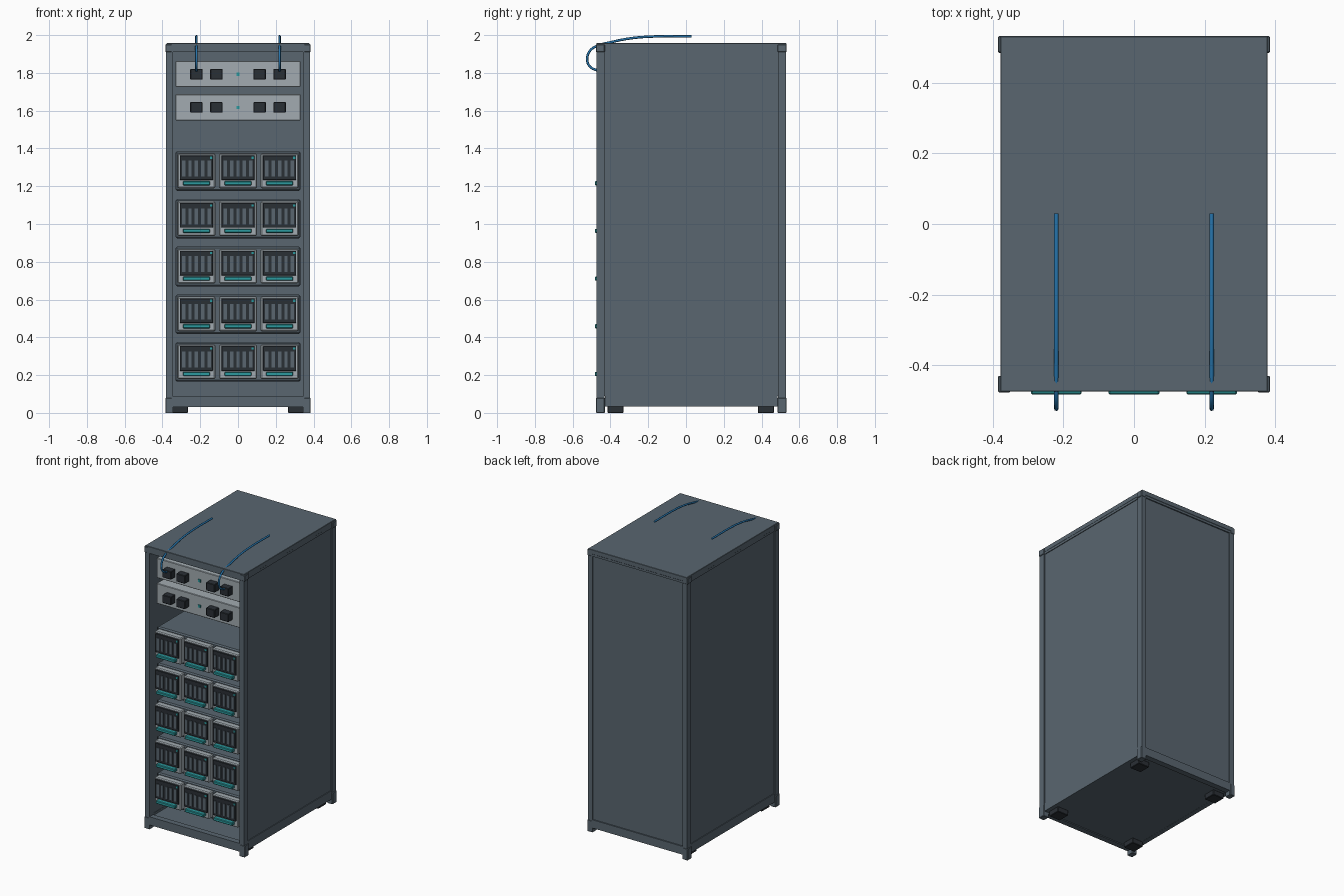
import bpy, bmesh
from mathutils import Matrix

if "Cube" in bpy.data.objects:
    bpy.data.objects.remove(bpy.data.objects["Cube"])


def material(name, rgb):
    m = bpy.data.materials.new(name)
    m.diffuse_color = (*rgb, 1)
    m.use_nodes = True
    m.node_tree.nodes["Principled BSDF"].inputs["Base Color"].default_value = m.diffuse_color
    return m


SLATE = material("slate grey", (0.100, 0.133, 0.162))
LIGHT = material("light grey", (0.36, 0.41, 0.44))
DARK = material("charcoal", (0.023, 0.029, 0.036))
TEAL = material("teal", (0.025, 0.33, 0.35))
BLUE = material("cable blue", (0.020, 0.18, 0.42))


def boxes(name, mat, spans, bevel=0.0):
    """One object made of boxes, each given as (x0, x1, y0, y1, z0, z1)."""
    bm = bmesh.new()
    for x0, x1, y0, y1, z0, z1 in spans:
        mtx = Matrix.Translation(((x0 + x1) / 2, (y0 + y1) / 2, (z0 + z1) / 2))
        mtx = mtx @ Matrix.Diagonal((abs(x1 - x0), y1 - y0, z1 - z0, 1))
        bmesh.ops.create_cube(bm, size=1, matrix=mtx)
    me = bpy.data.meshes.new(name)
    bm.to_mesh(me)
    bm.free()
    me.materials.append(mat)
    ob = bpy.data.objects.new(name, me)
    bpy.context.collection.objects.link(ob)
    if bevel:
        mod = ob.modifiers.new("edge", 'BEVEL')
        mod.width = bevel
        mod.segments = 1
    return ob


FRONT, BACK, TOP = -0.475, 0.53, 1.957

# Cabinet frame: corner posts, rails and reinforced corners
posts, rails, corners = [], [], []
for s in (-1, 1):
    for y0, y1 in ((FRONT, FRONT + 0.043), (BACK - 0.043, BACK)):
        posts.append((s * 0.345, s * 0.38, y0, y1, 0.0, TOP - 0.003))
        corners.append((s * 0.35, s * 0.385, y0 - 0.002, y1 + 0.002, 0.0, 0.08))
        corners.append((s * 0.35, s * 0.385, y0 - 0.002, y1 + 0.002, 1.91, TOP - 0.006))
    rails.append((s * 0.345, s * 0.377, -0.43, 0.485, 0.035, 0.095))
    rails.append((s * 0.345, s * 0.377, -0.43, 0.485, 1.91, TOP - 0.003))
for y0, y1 in ((FRONT, FRONT + 0.04), (BACK - 0.04, BACK)):
    rails.append((-0.346, 0.346, y0, y1, 0.03, 0.087))
    rails.append((-0.346, 0.346, y0, y1, 1.91, TOP - 0.003))
boxes("corner_posts", SLATE, posts)
boxes("frame_rails", SLATE, rails)
boxes("corner_brackets", SLATE, corners, 0.003)

# Cabinet skin
boxes("side_panels", SLATE, [(s * 0.347, s * 0.372, -0.433, 0.488, 0.09, 1.915) for s in (-1, 1)])
boxes("back_panel", SLATE, [(-0.346, 0.346, 0.50, 0.522, 0.08, 1.915)])
boxes("roof", SLATE, [(-0.378, 0.378, FRONT, BACK + 0.002, 1.925, TOP)], 0.002)
boxes("floor", SLATE, [(-0.36, 0.36, FRONT + 0.02, BACK - 0.02, 0.036, 0.08)])

# Feet
boxes("feet", DARK, [(s * 0.265, s * 0.35, y, y + 0.085, 0.0, 0.037)
                     for s in (-1, 1) for y in (-0.415, 0.38)], 0.003)

# Two power units with plugs and a status light
for i, (z0, z1, zc) in enumerate(((1.725, 1.862, 1.793), (1.547, 1.687, 1.617))):
    tag = ("upper", "lower")[i]
    boxes(tag + "_power_unit", LIGHT, [(-0.33, 0.33, -0.42, 0.42, z0, z1)], 0.003)
    boxes(tag + "_sockets", DARK, [(x - 0.033, x + 0.033, -0.466, -0.415, zc - 0.028, zc + 0.028)
                                   for x in (-0.22, -0.114, 0.114, 0.22)], 0.003)
    boxes(tag + "_status_light", TEAL, [(-0.009, 0.009, -0.426, -0.415, zc - 0.009, zc + 0.009)])

# Five trays, each with three battery modules
trays, bodies, screens, slats, handles, lights = [], [], [], [], [], []
for row in range(5):
    z = 0.165 + 0.2525 * row
    trays.append((-0.33, 0.33, -0.415, 0.45, z, z + 0.21))
    for x in (-0.22, 0, 0.22):
        bodies.append((x - 0.1, x + 0.1, -0.455, -0.40, z + 0.014, z + 0.198))
        screens.append((x - 0.088, x + 0.088, -0.464, -0.45, z + 0.058, z + 0.188))
        for k in range(-2, 3):
            c = x + k * 0.034
            slats.append((c - 0.009, c + 0.009, -0.468, -0.46, z + 0.076, z + 0.16))
        handles.append((x - 0.072, x + 0.072, -0.483, -0.45, z + 0.03, z + 0.052))
        lights.append((x + 0.072, x + 0.084, -0.467, -0.46, z + 0.17, z + 0.182))
boxes("module_trays", SLATE, trays, 0.008)
boxes("battery_modules", LIGHT, bodies, 0.006)
boxes("module_screens", DARK, screens, 0.002)
boxes("module_vents", SLATE, slats)
boxes("module_handles", TEAL, handles, 0.004)
boxes("module_lights", TEAL, lights)

# Two cables looping from the upper sockets over the roof
PATH = ((-0.455, 1.81), (-0.475, 1.815), (-0.51, 1.835), (-0.523, 1.872), (-0.51, 1.915),
        (-0.47, 1.943), (-0.40, 1.962), (-0.30, 1.982), (-0.19, 1.992), (0.03, 1.9935))
for side, x in (("left", -0.22), ("right", 0.22)):
    cu = bpy.data.curves.new(side + "_cable", 'CURVE')
    cu.dimensions = '3D'
    cu.bevel_depth = 0.0065
    cu.bevel_resolution = 2
    cu.use_fill_caps = True
    cu.resolution_u = 5
    sp = cu.splines.new('BEZIER')
    sp.bezier_points.add(len(PATH) - 1)
    for p, (y, z) in zip(sp.bezier_points, PATH):
        p.co = (x, y, z)
        p.handle_left_type = p.handle_right_type = 'AUTO'
    cu.materials.append(BLUE)
    ob = bpy.data.objects.new(side + "_cable", cu)
    bpy.context.collection.objects.link(ob)
